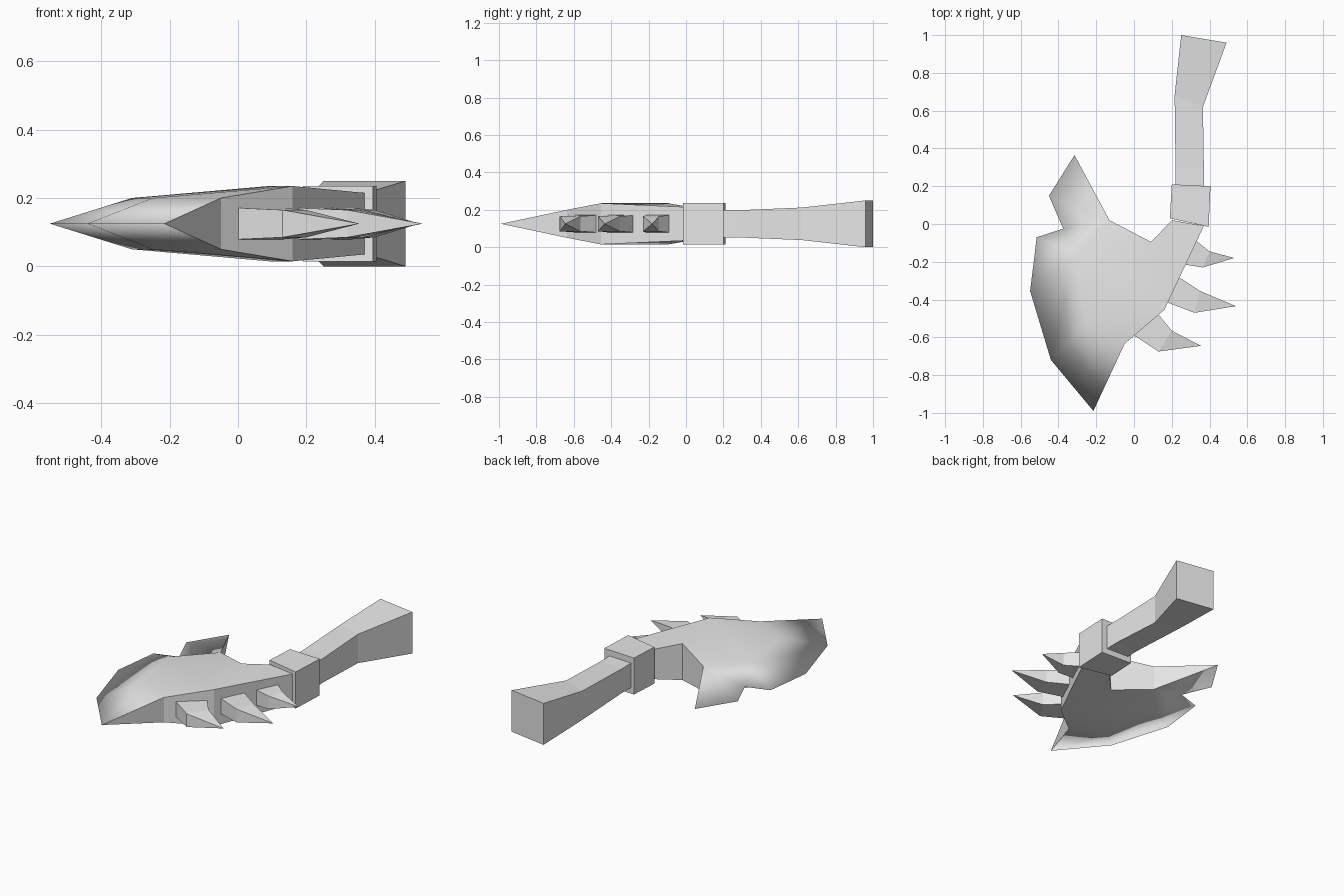
import bpy
import bmesh

cube = bpy.data.objects.get("Cube")
if cube:
    bpy.data.objects.remove(cube, do_unlink=True)

MID = 0.125  # height of the symmetry plane

grey = bpy.data.materials.new("plain_grey")
grey.use_nodes = True
COLOUR = (0.8, 0.8, 0.8, 1)
grey.diffuse_color = COLOUR
grey.node_tree.nodes["Principled BSDF"].inputs["Base Color"].default_value = COLOUR


def finish(bm, name):
    bmesh.ops.recalc_face_normals(bm, faces=bm.faces)
    mesh = bpy.data.meshes.new(name)
    bm.to_mesh(mesh)
    bm.free()
    mesh.materials.append(grey)
    obj = bpy.data.objects.new(name, mesh)
    bpy.context.collection.objects.link(obj)
    return obj


def loft(name, sections, tip=None):
    """Rectangular sections (point a, point b, half thickness), optional tip."""
    bm = bmesh.new()
    rings = []
    for a, b, h in sections:
        rings.append([bm.verts.new((p[0], p[1], MID + s * h))
                      for p, s in ((a, -1), (b, -1), (b, 1), (a, 1))])
    for r, q in zip(rings, rings[1:]):
        for i in range(4):
            j = (i + 1) % 4
            bm.faces.new((r[i], r[j], q[j], q[i]))
    bm.faces.new(rings[0])
    if tip:
        t = bm.verts.new((*tip, MID))
        for i in range(4):
            bm.faces.new((rings[-1][i], rings[-1][(i + 1) % 4], t))
    else:
        bm.faces.new(rings[-1])
    return finish(bm, name)


# Handle and collar
loft("handle", [((0.22, 0.1), (0.37, 0.1), 0.075),
                ((0.22, 0.3), (0.37, 0.29), 0.073),
                ((0.215, 0.68), (0.365, 0.62), 0.087),
                ((0.25, 1.0), (0.49, 0.96), 0.125)])
loft("collar", [((0.19, 0.03), (0.395, -0.015), 0.11),
                ((0.2, 0.21), (0.405, 0.2), 0.11)])

# Spikes along the back of the blade
spikes = [
    ((0.27, -0.215), (0.33, -0.09), (0.365, -0.23), (0.40, -0.145), (0.53, -0.18)),
    ((0.175, -0.415), (0.235, -0.28), (0.32, -0.47), (0.35, -0.355), (0.54, -0.435)),
    ((0.0, -0.59), (0.13, -0.48), (0.13, -0.675), (0.2, -0.565), (0.355, -0.645)),
]
for n, (a, b, c, d, tip) in enumerate(spikes, 1):
    root = [(p[0] - 0.04, p[1] + 0.02) for p in (a, b)]
    loft(f"spike_{n}", [(*root, 0.047), (a, b, 0.046), (c, d, 0.04)], tip)

# Blade: sharp points lie on the mid plane, thick points are mirrored
sharp = {
    "point": (-0.215, -0.99), "belly_low": (-0.44, -0.72),
    "belly_high": (-0.55, -0.355), "heel": (-0.515, -0.07),
    "notch": (-0.375, -0.025), "hook_low": (-0.45, 0.15),
    "hook_tip": (-0.315, 0.365),
}
thick = {
    "spine_low": (-0.05, -0.635, 0.075), "spine_mid": (0.16, -0.455, 0.11),
    "spine_top": (0.37, -0.01, 0.09), "neck": (0.2, 0.02, 0.09),
    "throat": (0.09, -0.095, 0.11), "hook_root": (-0.13, 0.02, 0.075),
    "ridge_high": (-0.31, -0.17, 0.075), "ridge_low": (-0.25, -0.53, 0.075),
}
caps = [
    "spine_low spine_mid ridge_low",
    "spine_mid throat ridge_high ridge_low",
    "spine_mid spine_top neck throat",
    "throat hook_root ridge_high",
    "point spine_low ridge_low",
    "point ridge_low belly_low",
    "belly_low ridge_low ridge_high belly_high",
    "belly_high ridge_high heel",
    "heel ridge_high notch",
    "notch ridge_high hook_root hook_low",
    "hook_low hook_root hook_tip",
]
wall = "point spine_low spine_mid spine_top neck throat hook_root hook_tip".split()

bm = bmesh.new()
rim = {k: bm.verts.new((*p, MID)) for k, p in sharp.items()}
sides = []
for s in (1, -1):
    side = dict(rim)
    for k, (x, y, h) in thick.items():
        side[k] = bm.verts.new((x, y, MID + s * h))
    for names in caps:
        bm.faces.new([side[k] for k in names.split()]).smooth = True
    sides.append(side)
up, down = sides
for a, b in zip(wall, wall[1:]):
    loop = [up[a], up[b], down[b], down[a]]
    bm.faces.new(list(dict.fromkeys(loop)))
finish(bm, "blade")
